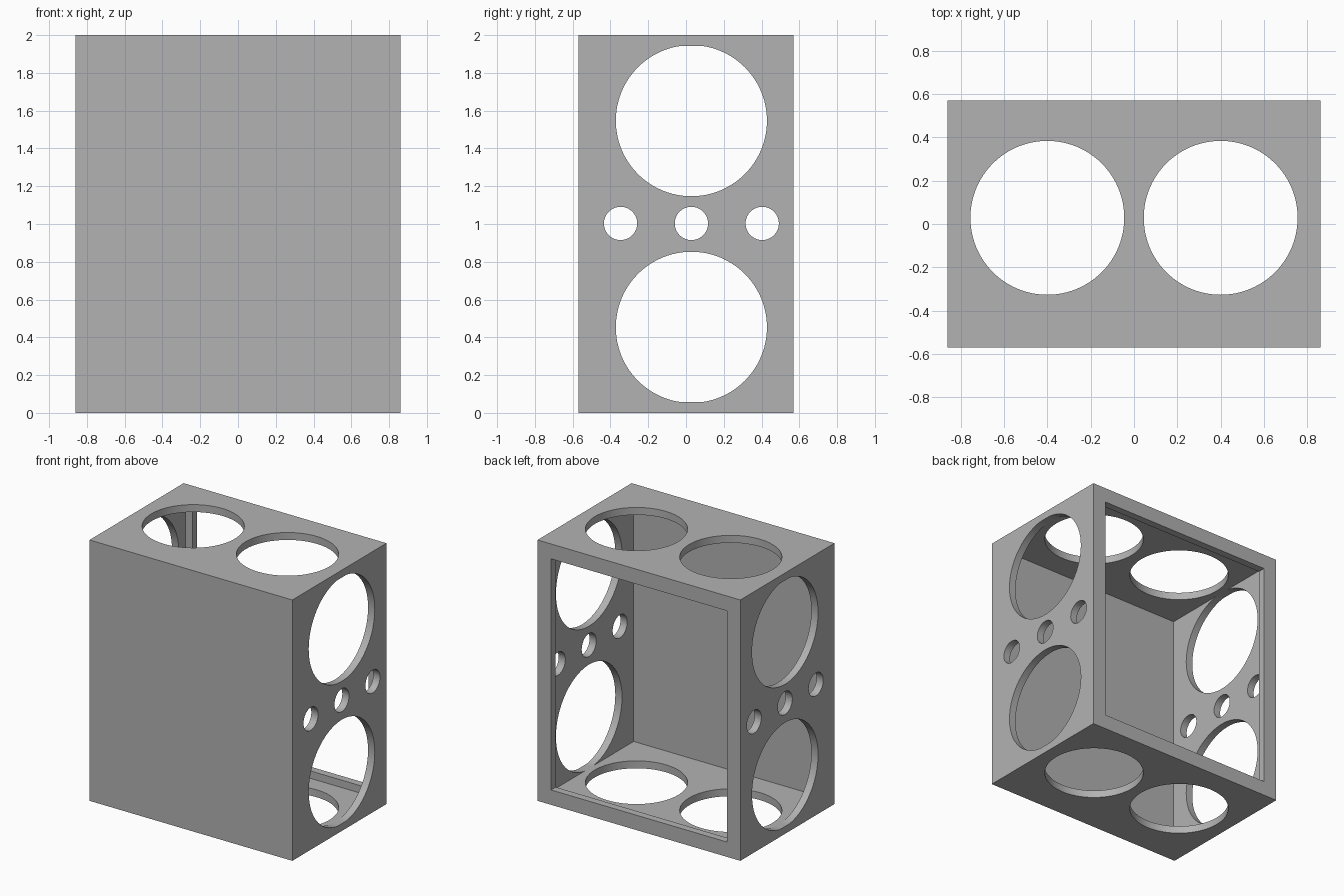
import bpy
import math

if "Cube" in bpy.data.objects:
    bpy.data.objects.remove(bpy.data.objects["Cube"], do_unlink=True)

W, D, H = 1.72, 1.14, 2.0   # outer size
T = 0.057                   # panel thickness
MID = T / 2                 # hole centre line along the depth

grey = bpy.data.materials.new("plain grey")
grey.use_nodes = True
colour = (0.448, 0.448, 0.448, 1)
grey.diffuse_color = colour
grey.node_tree.nodes["Principled BSDF"].inputs["Base Color"].default_value = colour


def block(name, low, high):
    centre = [(a + b) / 2 for a, b in zip(low, high)]
    bpy.ops.mesh.primitive_cube_add(size=1, location=centre)
    ob = bpy.context.object
    ob.name = name
    ob.scale = [b - a for a, b in zip(low, high)]
    bpy.ops.object.transform_apply(location=False, rotation=False, scale=True)
    ob.data.materials.append(grey)
    return ob


def drill(name, centre, radius, axis):
    turn = (0, math.pi / 2, 0) if axis == "x" else (0, 0, 0)
    # Slightly longer than the wall, overshooting outwards only
    bpy.ops.mesh.primitive_cylinder_add(vertices=96, radius=radius, depth=T * 2,
                                        location=centre, rotation=turn)
    ob = bpy.context.object
    ob.name = name
    return ob


def cut(target, cutters):
    for c in cutters:
        mod = target.modifiers.new("cut", "BOOLEAN")
        mod.operation = "DIFFERENCE"
        mod.solver = "EXACT"
        mod.object = c
        bpy.context.view_layer.objects.active = target
        bpy.ops.object.modifier_apply(modifier=mod.name)
        bpy.data.objects.remove(c, do_unlink=True)


x, y = W / 2, D / 2
cabinet = block("cabinet", (-x, -y, 0), (x, y, H))

# Hollow inside, then a narrower opening that leaves a lip around the back
cut(cabinet, [
    block("cavity", (-x + T, -y + T, T), (x - T, y - T, H - T)),
    block("back_opening", (-x + 2 * T, 0, 2 * T), (x - 2 * T, y + T, H - 2 * T)),
])

# Side holes: two large, and a row of three small ones between them
cutters = []
OUT = T * 0.1  # cutter offset so its inner end clears the inner face
for side in (-1, 1):
    px = side * (x - T / 2 + OUT)
    for dz in (-0.547, 0.547):
        cutters.append(drill("side_hole", (px, MID, H / 2 + dz), 0.4, "x"))
    for dy in (-0.375, 0, 0.375):
        cutters.append(drill("small_hole", (px, MID + dy, H / 2 + 0.003), 0.088, "x"))

# Paired holes in the top and bottom panels
for pz in (T / 2 - OUT, H - T / 2 + OUT):
    for px in (-0.4, 0.4):
        cutters.append(drill("panel_hole", (px, MID, pz), 0.355, "z"))

# Keep the large side holes from biting into the floor and ceiling
for c in cutters:
    if c.name.startswith("side_hole"):
        for v in c.data.vertices:
            world = c.location.z - v.co.x
            v.co.x = c.location.z - min(max(world, T), H - T)
cut(cabinet, cutters)

bpy.ops.object.select_all(action="DESELECT")
cabinet.select_set(True)
bpy.context.view_layer.objects.active = cabinet
bpy.ops.object.shade_smooth_by_angle(angle=math.radians(30))
